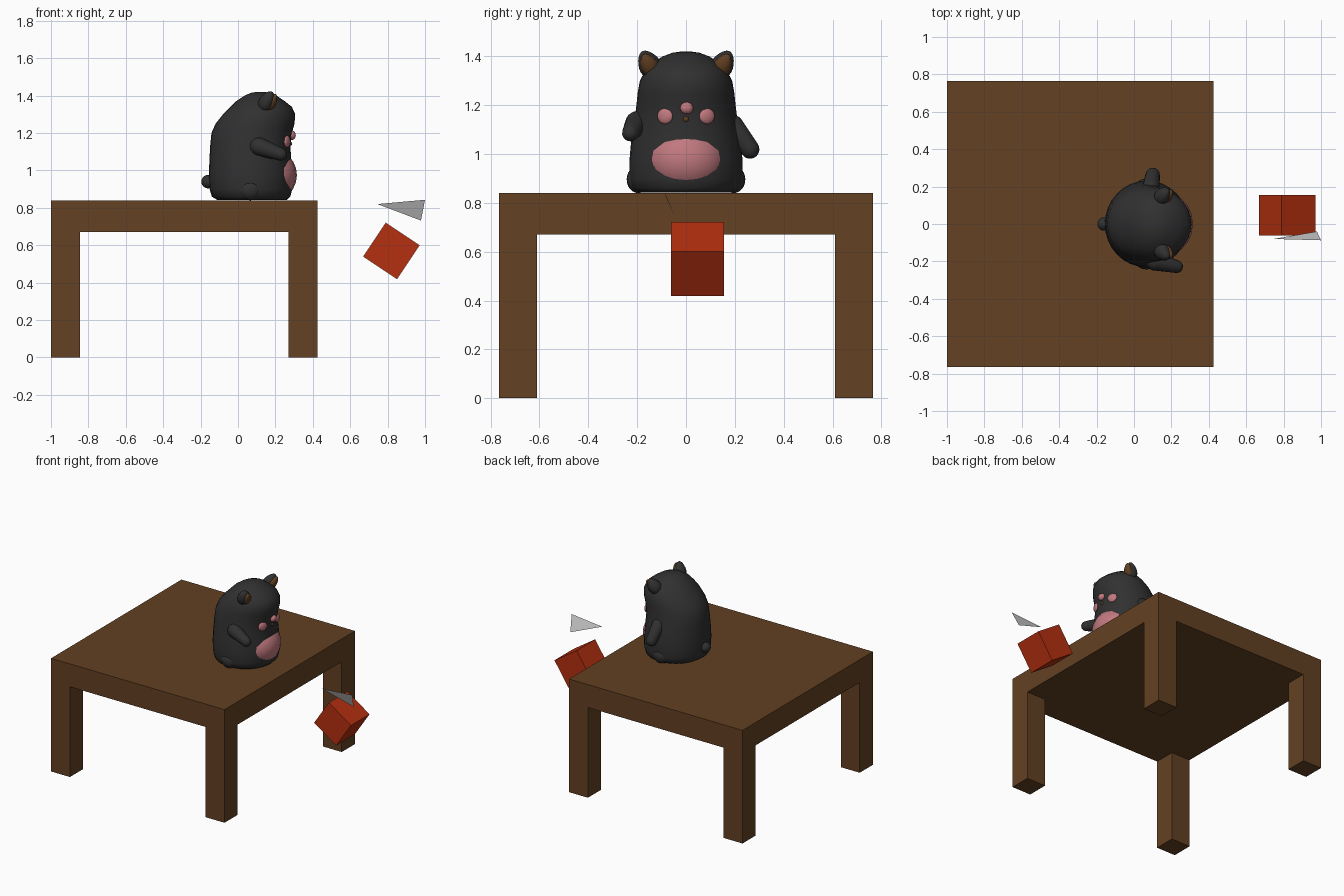
import bpy, bmesh, math
from mathutils import Matrix, Vector

if "Cube" in bpy.data.objects:
    bpy.data.objects.remove(bpy.data.objects["Cube"])


def material(name, rgb):
    m = bpy.data.materials.new(name)
    m.diffuse_color = (*rgb, 1)
    m.use_nodes = True
    m.node_tree.nodes["Principled BSDF"].inputs["Base Color"].default_value = m.diffuse_color
    return m


WOOD = material("brown wood", (0.125, 0.052, 0.016))
FUR = material("charcoal fur", (0.03, 0.03, 0.03))
PINK = material("pink", (0.53, 0.19, 0.21))
RED = material("red", (0.46, 0.029, 0.005))
GREY = material("light grey", (0.6, 0.6, 0.6))


def finish(bm, name, mat, smooth=False):
    bmesh.ops.recalc_face_normals(bm, faces=bm.faces[:])
    me = bpy.data.meshes.new(name)
    bm.to_mesh(me)
    bm.free()
    me.materials.append(mat)
    for p in me.polygons:
        p.use_smooth = smooth
    ob = bpy.data.objects.new(name, me)
    bpy.context.collection.objects.link(ob)
    return ob


def add_box(bm, lo, hi):
    lo, hi = Vector(lo), Vector(hi)
    m = Matrix.Translation((lo + hi) / 2) @ Matrix.Diagonal((*(hi - lo), 1))
    bmesh.ops.create_cube(bm, size=1, matrix=m)


def blob(name, mat, centre, radii, tilt_x=0, tilt_y=0, turn=0, taper=0):
    """Ellipsoid, optionally tilted, turned and narrowed to its top."""
    bm = bmesh.new()
    bmesh.ops.create_uvsphere(bm, u_segments=20, v_segments=12, radius=1)
    for v in bm.verts:
        k = 1 - taper * v.co.z
        v.co.x *= k
        v.co.y *= k
    rot = (Matrix.Rotation(math.radians(turn), 4, 'Z')
           @ Matrix.Rotation(math.radians(tilt_x), 4, 'X')
           @ Matrix.Rotation(math.radians(tilt_y), 4, 'Y'))
    bm.transform(Matrix.Translation(centre) @ rot @ Matrix.Diagonal((*radii, 1)))
    return finish(bm, name, mat, True)


def loft(bm, rings):
    """Bridge a list of vertex-position rings and cap both ends."""
    loops = [[bm.verts.new(p) for p in r] for r in rings]
    n = len(loops[0])
    for a, b in zip(loops, loops[1:]):
        for i in range(n):
            bm.faces.new((a[i], a[(i + 1) % n], b[(i + 1) % n], b[i]))
    bm.faces.new(loops[0])
    bm.faces.new(loops[-1])


def limb(name, start, end, r0, r1):
    """Round-ended tapered limb between two points."""
    start, end = Vector(start), Vector(end)
    axis = end - start
    q = axis.to_track_quat('Z', 'Y')
    L = axis.length
    prof = [(-r0 * math.cos(t), r0 * math.sin(t)) for t in (0.15, 0.5, 0.9, 1.3, 1.57)]
    prof += [(L + r1 * math.sin(t), r1 * math.cos(t)) for t in (0, 0.35, 0.7, 1.05, 1.42)]
    bm = bmesh.new()
    loft(bm, [[start + q @ Vector((r * math.cos(a), r * math.sin(a), h))
               for a in (i * math.tau / 16 for i in range(16))] for h, r in prof])
    return finish(bm, name, FUR, True)


# table: slab top and four square legs
bm = bmesh.new()
add_box(bm, (-1, -0.765, 0.67), (0.425, 0.765, 0.84))
finish(bm, "table_top", WOOD)
bm = bmesh.new()
for x in (-1, 0.27):
    for y in (-0.765, 0.61):
        add_box(bm, (x, y, 0), (x + 0.155, y + 0.155, 0.67))
finish(bm, "table_legs", WOOD)

# animal body: stacked ovals (z, back x, front x, half width), facing +x
BODY = [(0.842, -0.11, 0.26, 0.19), (0.86, -0.14, 0.28, 0.222),
        (0.90, -0.152, 0.29, 0.232), (0.97, -0.156, 0.293, 0.232),
        (1.05, -0.153, 0.285, 0.225), (1.13, -0.149, 0.28, 0.212),
        (1.20, -0.142, 0.288, 0.203), (1.25, -0.12, 0.302, 0.198),
        (1.30, -0.08, 0.306, 0.189), (1.34, -0.04, 0.288, 0.168),
        (1.37, -0.01, 0.25, 0.140), (1.40, 0.035, 0.205, 0.095),
        (1.415, 0.07, 0.17, 0.055), (1.42, 0.10, 0.14, 0.02)]
bm = bmesh.new()
loft(bm, [[((b + f) / 2 + (f - b) / 2 * math.cos(a), w * math.sin(a), z)
           for a in (i * math.tau / 32 for i in range(32))] for z, b, f, w in BODY])
finish(bm, "body", FUR, True)

# belly patch, bottom kept above the table
belly = blob("belly", PINK, (0.165, 0, 0.975), (0.15, 0.168, 0.146))
for v in belly.data.vertices:
    v.co.z = max(v.co.z, 0.848)

# paired parts
for s, side in ((-1, "right"), (1, "left")):
    blob(side + "_ear", FUR, (0.155, s * 0.152, 1.37), (0.04, 0.045, 0.062),
         tilt_x=-s * 28, tilt_y=25, taper=0.25)
    blob(side + "_inner_ear", WOOD, (0.18, s * 0.152, 1.366), (0.025, 0.034, 0.052),
         tilt_x=-s * 28, tilt_y=25, taper=0.25)
    blob(side + "_cheek", PINK, (0.262, s * 0.086, 1.155), (0.014, 0.034, 0.032),
         turn=s * 23)
    blob(side + "_foot", FUR, (0.066, s * 0.195, 0.896), (0.06, 0.048, 0.056))

# nose, mouth, tail
blob("nose", PINK, (0.287, 0.003, 1.188), (0.022, 0.027, 0.025))
blob("mouth", WOOD, (0.281, 0.0, 1.143), (0.008, 0.011, 0.011))
blob("tail", FUR, (-0.16, 0, 0.94), (0.036, 0.036, 0.036))

# arms: one reaching forward, one hanging out
limb("right_arm", (0.112, -0.2, 1.127), (0.228, -0.228, 1.086), 0.049, 0.034)
limb("left_arm", (0.09, 0.19, 1.115), (0.1, 0.262, 1.02), 0.046, 0.039)

# tumbling red cube
bm = bmesh.new()
bmesh.ops.create_cube(bm, size=0.218, matrix=Matrix.Translation((0.82, 0.047, 0.57))
                      @ Matrix.Rotation(math.radians(33.7), 4, 'Y'))
finish(bm, "red_cube", RED)

# thin triangular shard
bm = bmesh.new()
bm.faces.new([bm.verts.new(p) for p in
              ((0.745, -0.08, 0.82), (0.978, -0.04, 0.732), (1.0, -0.087, 0.843))])
finish(bm, "shard", GREY)
